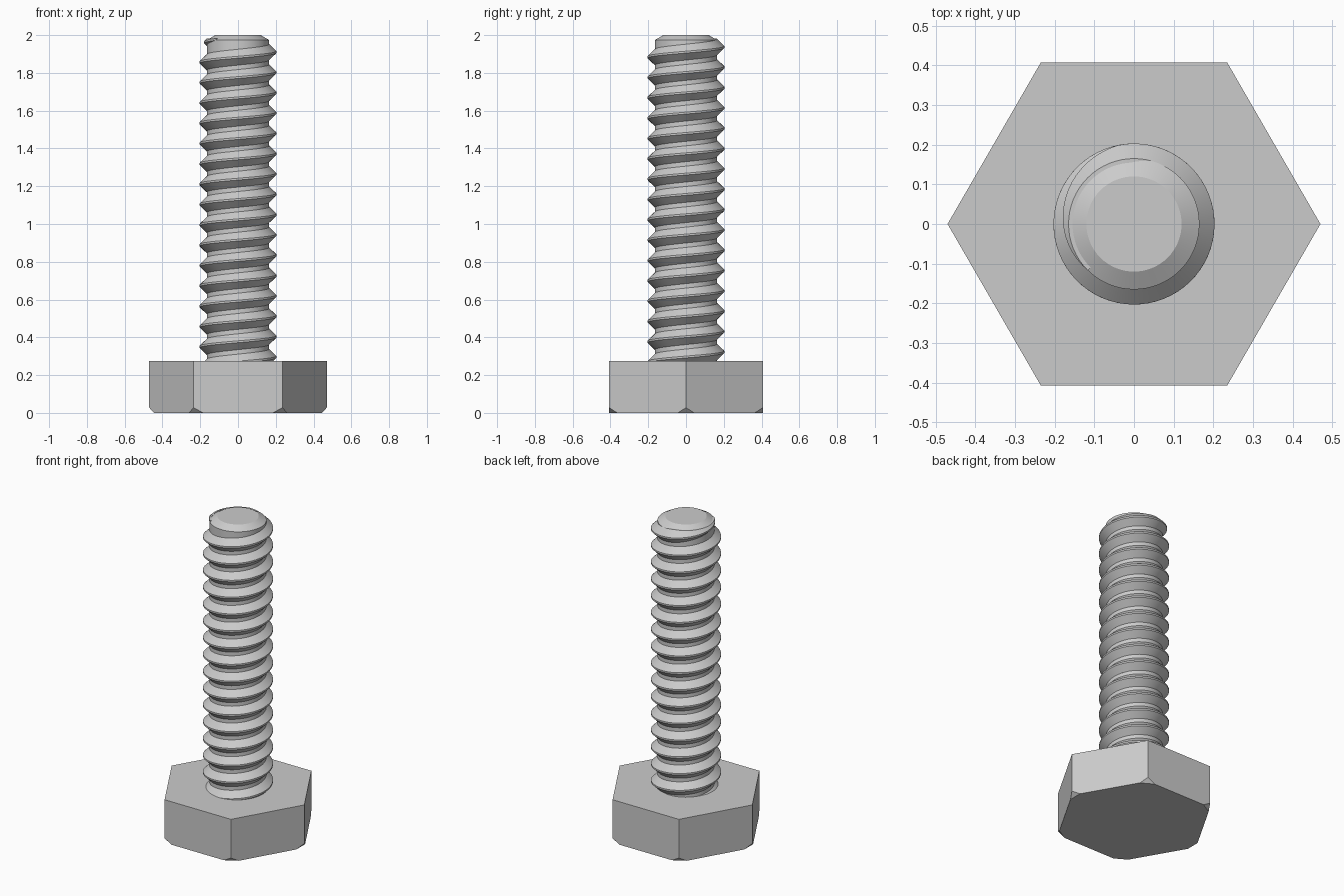
import bpy, bmesh
from math import cos, sin, pi, radians
from mathutils import Vector

cube = bpy.data.objects.get("Cube")
if cube:
    bpy.data.objects.remove(cube, do_unlink=True)

steel = bpy.data.materials.new("steel_grey")
steel.use_nodes = True
steel.diffuse_color = (0.6, 0.6, 0.6, 1)
steel.node_tree.nodes["Principled BSDF"].inputs["Base Color"].default_value = (0.6, 0.6, 0.6, 1)

HEAD_R, HEAD_H = 0.47, 0.275
ROOT_R, CREST_R, PITCH = 0.165, 0.203, 0.1076
SIDES = 64


def make_object(name, bm, smooth=True):
    bmesh.ops.recalc_face_normals(bm, faces=bm.faces)
    mesh = bpy.data.meshes.new(name)
    bm.to_mesh(mesh)
    bm.free()
    mesh.materials.append(steel)
    obj = bpy.data.objects.new(name, mesh)
    bpy.context.collection.objects.link(obj)
    if smooth:
        bpy.ops.object.select_all(action="DESELECT")
        obj.select_set(True)
        bpy.context.view_layer.objects.active = obj
        bpy.ops.object.shade_smooth_by_angle(angle=radians(25))
    return obj


def ring(bm, radius, z, sides):
    return [bm.verts.new((radius * cos(2 * pi * i / sides), radius * sin(2 * pi * i / sides), z))
            for i in range(sides)]


def bridge(bm, a, b):
    n = len(a)
    for i in range(n):
        bm.faces.new((a[i], a[(i + 1) % n], b[(i + 1) % n], b[i]))


def lathe(bm, profile, sides):
    rings = [ring(bm, r, z, sides) for r, z in profile]
    for a, b in zip(rings, rings[1:]):
        bridge(bm, a, b)
    bm.faces.new(rings[0])
    bm.faces.new(rings[-1])


# Hexagonal head with its lower corners cut off
bm = bmesh.new()
lathe(bm, [(HEAD_R, 0), (HEAD_R, HEAD_H)], 6)
for k in range(6):
    out = Vector((cos(k * pi / 3), sin(k * pi / 3), 0))
    cut = bmesh.ops.bisect_plane(
        bm, geom=bm.verts[:] + bm.edges[:] + bm.faces[:], dist=1e-5,
        plane_co=out * 0.445, plane_no=out - Vector((0, 0, 0.9)), clear_outer=True)
    edges = [g for g in cut["geom_cut"] if isinstance(g, bmesh.types.BMEdge)]
    bmesh.ops.holes_fill(bm, edges=edges, sides=0)
make_object("hex_head", bm, smooth=False)

# Shank core with a chamfered tip
bm = bmesh.new()
lathe(bm, [(ROOT_R, HEAD_H - 0.05), (ROOT_R, 1.974), (0.12, 2.0)], SIDES)
make_object("shank", bm)

# Helical ridge, fading into the shank at its upper end
bm = bmesh.new()
INNER_R, FOOT, TIP = 0.155, 0.042, 0.005
end_angle = radians(225)
start_angle = end_angle - 2 * pi * 16.3
start_z = 1.91 - PITCH + PITCH * (start_angle / (2 * pi) + 1)
steps = int(16.3 * SIDES)
sections = []
for i in range(steps + 1):
    a = start_angle + (end_angle - start_angle) * i / steps
    z = start_z + PITCH * (a - start_angle) / (2 * pi)
    fade = min(1, (end_angle - a) / radians(125))
    crest = ROOT_R + (CREST_R - ROOT_R) * fade
    foot = TIP + (FOOT - TIP) * fade
    points = [(INNER_R, -foot), (ROOT_R, -foot), (crest, -TIP),
              (crest, TIP), (ROOT_R, foot), (INNER_R, foot)]
    sections.append([bm.verts.new((r * cos(a), r * sin(a), z + dz)) for r, dz in points])
for a, b in zip(sections, sections[1:]):
    bridge(bm, a, b)
bm.faces.new(sections[0])
bm.faces.new(sections[-1])
make_object("thread", bm)
